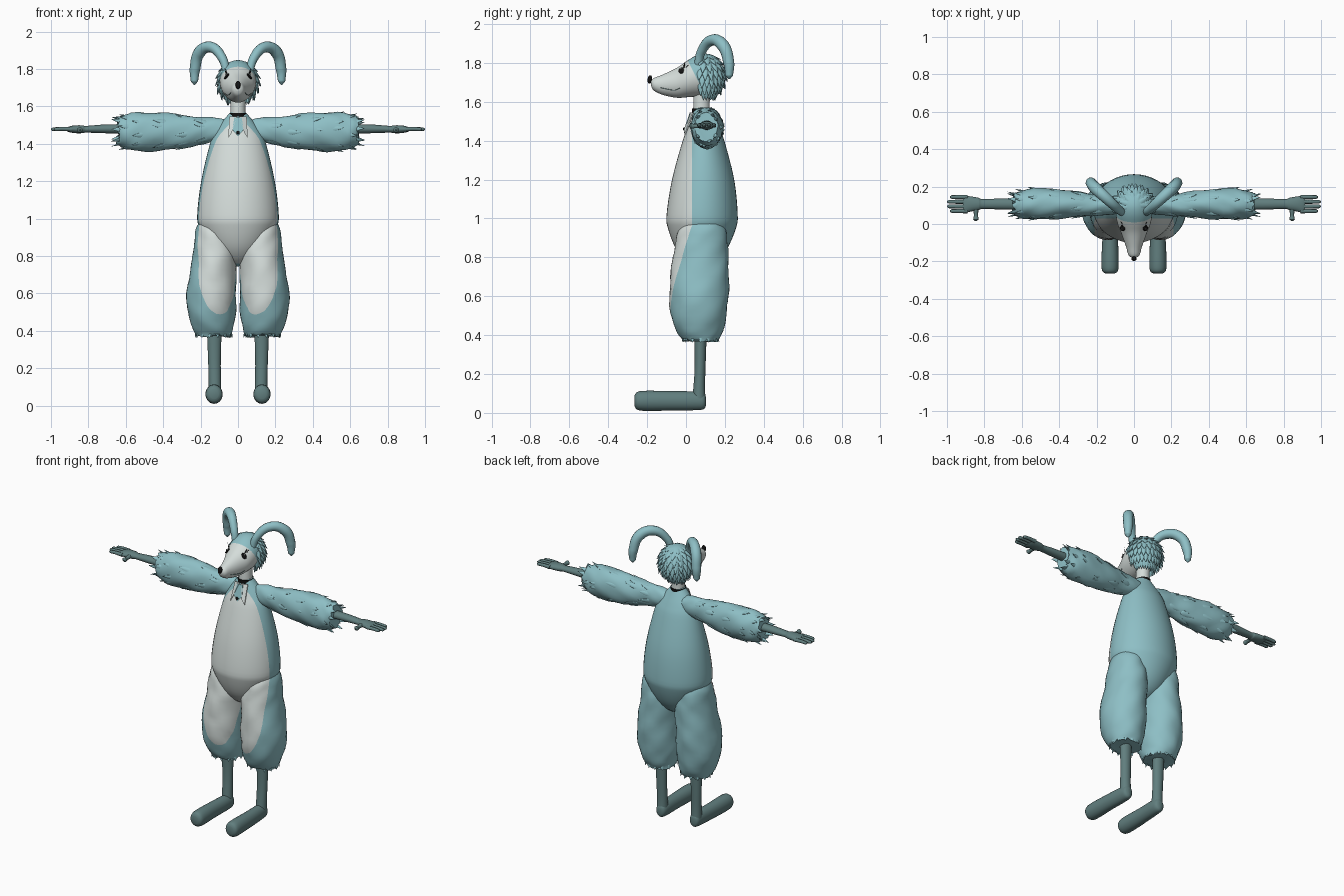
import bpy, bmesh, math, random
from mathutils import Vector, Matrix
from mathutils.bvhtree import BVHTree

random.seed(4)
if "Cube" in bpy.data.objects:
    bpy.data.objects.remove(bpy.data.objects["Cube"])


def material(name, rgb):
    m = bpy.data.materials.new(name)
    m.use_nodes = True
    m.diffuse_color = (*rgb, 1)
    m.node_tree.nodes["Principled BSDF"].inputs["Base Color"].default_value = (*rgb, 1)
    return m


TEAL = material("pale teal fur", (0.27, 0.52, 0.56))
WHITE = material("off white", (0.66, 0.72, 0.70))
DARK = material("dark teal skin", (0.12, 0.21, 0.21))
BLACK = material("black", (0.006, 0.006, 0.006))


def finish(name, bm, mats, angle=50):
    bmesh.ops.recalc_face_normals(bm, faces=bm.faces[:])
    me = bpy.data.meshes.new(name)
    bm.to_mesh(me)
    bm.free()
    ob = bpy.data.objects.new(name, me)
    bpy.context.collection.objects.link(ob)
    for m in mats:
        me.materials.append(m)
    bpy.ops.object.select_all(action="DESELECT")
    ob.select_set(True)
    bpy.context.view_layer.objects.active = ob
    bpy.ops.object.shade_smooth_by_angle(angle=math.radians(angle))
    return ob


def loft(name, axis, rings, mats, side=1, n=28, steps=4, fur=0, jag=0, cut=None):
    """Elliptical rings (position, centre a, centre b, radius a, radius b) joined smoothly.
    cut = (point, normal): faces on the normal side take the second material."""
    bm = bmesh.new()
    R = [Vector(r) for r in rings]
    path = []
    for i in range(len(R) - 1):
        p0, p1, p2, p3 = R[max(i - 1, 0)], R[i], R[i + 1], R[min(i + 2, len(R) - 1)]
        for k in range(steps):
            t = k / steps
            path.append(0.5 * (2 * p1 + (p2 - p0) * t + (2 * p0 - 5 * p1 + 4 * p2 - p3) * t * t
                               + (3 * p1 - p0 - 3 * p2 + p3) * t ** 3))
    path.append(R[-1])
    loops = []
    for j, (p, a, b, ra, rb) in enumerate(path):
        ring = []
        for i in range(n):
            w = math.tau * i / n
            f = 1 + fur * (math.sin(3 * w + j * 0.7) + math.sin(5 * w - j * 0.9)
                           + random.uniform(-0.8, 0.8))
            q = p
            if jag and j in (0, len(path) - 1):
                q += jag * random.uniform(-1, 1)
            u, v = a + max(ra, 0.002) * f * math.cos(w), b + max(rb, 0.002) * f * math.sin(w)
            co = {"x": (q, u, v), "y": (u, q, v), "z": (u, v, q)}[axis]
            ring.append(bm.verts.new((co[0] * side, co[1], co[2])))
        loops.append(ring)
    for A, B in zip(loops, loops[1:]):
        for i in range(n):
            bm.faces.new((A[i], A[(i + 1) % n], B[(i + 1) % n], B[i]))
    bm.faces.new(loops[0])
    bm.faces.new(loops[-1])
    if cut:
        co, no = Vector(cut[0]), Vector(cut[1])
        co.x *= side
        no.x *= side
        bmesh.ops.bisect_plane(bm, geom=bm.verts[:] + bm.edges[:] + bm.faces[:],
                               plane_co=co, plane_no=no)
        for f in bm.faces:
            f.material_index = int((f.calc_center_median() - co).dot(no) > 0)
    return finish(name, bm, mats)


def tube(name, points, radii, mat, side=1, res=4):
    cu = bpy.data.curves.new(name, "CURVE")
    cu.dimensions = "3D"
    cu.bevel_depth, cu.bevel_resolution, cu.use_fill_caps = 1, res, True
    sp = cu.splines.new("BEZIER")
    sp.bezier_points.add(len(points) - 1)
    for b, p, r in zip(sp.bezier_points, points, radii):
        b.co, b.radius = (p[0] * side, p[1], p[2]), r
        b.handle_left_type = b.handle_right_type = "AUTO"
    ob = bpy.data.objects.new(name, cu)
    bpy.context.collection.objects.link(ob)
    cu.materials.append(mat)
    bpy.ops.object.select_all(action="DESELECT")
    ob.select_set(True)
    bpy.context.view_layer.objects.active = ob
    bpy.ops.object.convert(target="MESH")
    bpy.ops.object.shade_smooth_by_angle(angle=math.radians(50))


def blob(bm, loc, along, normal, size, taper=0.0):
    """Ellipsoid with its z along a direction; taper turns it into a pointed feather."""
    z = Vector(along).normalized()
    x = Vector(normal).cross(z).normalized()
    m = Matrix((x, z.cross(x), z)).transposed()
    made = bmesh.ops.create_uvsphere(bm, u_segments=10, v_segments=8, radius=1)["verts"]
    for v in made:
        k = 1 - taper * (v.co.z + 1) / 2
        v.co = m @ Vector((v.co.x * k * size[0], v.co.y * k * size[1], v.co.z * size[2])) + Vector(loc)


def plate(name, pts, mat):
    bm = bmesh.new()
    f = bm.faces.new([bm.verts.new(p) for p in pts])
    ext = bmesh.ops.extrude_face_region(bm, geom=[f])
    for v in ext["geom"]:
        if isinstance(v, bmesh.types.BMVert):
            v.co.y -= 0.006
    finish(name, bm, [mat], 20)


# Torso with pale belly
loft("torso", "z", [
    (0.745, 0, 0.08, 0.01, 0.02), (0.78, 0, 0.08, 0.09, 0.08), (0.85, 0, 0.08, 0.15, 0.135),
    (0.95, 0, 0.082, 0.205, 0.175), (1.02, 0, 0.083, 0.218, 0.183), (1.2, 0, 0.088, 0.197, 0.16),
    (1.4, 0, 0.09, 0.15, 0.107), (1.47, 0, 0.09, 0.12, 0.08), (1.53, 0, 0.085, 0.075, 0.055),
    (1.57, 0, 0.08, 0.04, 0.04)], [TEAL, WHITE], n=40, cut=((0, 0.03, 1), (0, -1, 0)))

# Neck and choker
loft("neck", "z", [(1.5, 0, 0.082, 0.043, 0.045), (1.6, 0, 0.08, 0.04, 0.042),
                   (1.7, 0, 0.09, 0.043, 0.045)], [WHITE])
loft("choker", "z", [(1.545, 0, 0.08, 0.047, 0.05), (1.566, 0, 0.08, 0.046, 0.05)], [BLACK], steps=1)

# Head
head = loft("head", "y", [
    (-0.18, 0, 1.695, 0.012, 0.012), (-0.165, 0, 1.69, 0.03, 0.032), (-0.12, 0, 1.688, 0.043, 0.052),
    (-0.05, 0, 1.697, 0.068, 0.076), (0, 0, 1.715, 0.088, 0.092), (0.05, 0, 1.732, 0.097, 0.105),
    (0.1, 0, 1.74, 0.098, 0.108), (0.15, 0, 1.74, 0.088, 0.093), (0.185, 0, 1.735, 0.05, 0.055),
    (0.195, 0, 1.735, 0.01, 0.01)], [WHITE, TEAL], n=36, cut=((0, 0.045, 1.74), (0, 1, 0.5)))
tree = BVHTree.FromPolygons([v.co for v in head.data.vertices],
                            [p.vertices for p in head.data.polygons])

bm = bmesh.new()
blob(bm, (0, -0.186, 1.715), (0, 0.15, 1), (0, -1, 0), (0.014, 0.012, 0.022))
finish("nose", bm, [BLACK])

# Feathered hair in overlapping rows round the back of the head
bm = bmesh.new()
for row in range(7):
    el = math.radians(66 - row * 19)
    count = 7 + 2 * min(row, 4)
    for i in range(count):
        az = math.radians(-108 + 216 * (i + 0.5 * (row % 2)) / (count - 0.5))
        n = Vector((math.cos(el) * math.sin(az), math.cos(el) * math.cos(az), math.sin(el)))
        down = Vector((math.sin(el) * math.sin(az), math.sin(el) * math.cos(az), -math.cos(el)))
        loc = Vector((0, 0.1, 1.735)) + Vector((n.x * 0.102, n.y * 0.092, n.z * 0.105))
        aim = down * 0.8 + n * 0.45 + Vector((0, 0, -0.35))
        blob(bm, loc + aim * 0.012, aim, n, (0.024, 0.012, 0.036 * random.uniform(0.9, 1.15)), 0.85)
finish("feather_hair", bm, [TEAL])

for s, tag in ((1, "left"), (-1, "right")):
    # Ears, eyes, lashes and mouth
    tube(tag + "_ear", [(0.06, 0.06, 1.78), (0.085, 0.08, 1.86), (0.145, 0.135, 1.917),
                        (0.205, 0.19, 1.89), (0.23, 0.22, 1.80), (0.233, 0.222, 1.735),
                        (0.233, 0.222, 1.716)], (0.02, 0.024, 0.029, 0.032, 0.029, 0.02, 0.004), TEAL, s)
    eye, n, _, _ = tree.find_nearest(Vector((s * 0.075, -0.035, 1.775)))
    n = (eye - Vector((0, -0.01, 1.71))).normalized()
    up = Vector((0, 0.1, 1))
    bm = bmesh.new()
    blob(bm, eye, up - n * up.dot(n), n, (0.017, 0.007, 0.02))
    for k in range(3):
        aim = Vector((s * 0.35, 0.15 + 0.45 * k, 0.9 - 0.3 * k))
        root = eye + Vector((0, 0.012 + 0.006 * k, 0.018 - 0.006 * k))
        blob(bm, root + aim * 0.012, aim, n, (0.005, 0.003, 0.019), 0.8)
    finish(tag + "_eye", bm, [BLACK])
    bm = bmesh.new()
    blob(bm, eye + n * 0.006 + Vector((0, -0.004, 0.006)), up, n, (0.004, 0.003, 0.005))
    finish(tag + "_eye_glint", bm, [WHITE])
    smile = [tree.find_nearest(Vector((s * 0.07, y, z)))[0]
             for y, z in ((-0.14, 1.665), (-0.1, 1.655), (-0.06, 1.655), (-0.03, 1.67))]
    tube(tag + "_mouth_line", smile, [0.0018] * 4, DARK, res=1)

    # Shirt collar flaps
    plate(tag + "_collar", [(s * 0.006, 0.026, 1.546), (s * 0.046, 0.04, 1.546),
                            (s * 0.052, -0.002, 1.43), (s * 0.034, -0.004, 1.46)], WHITE)

    # Fluffy sleeve with tufts
    rings = [(0.05, 0.1, 1.475, 0.04, 0.05), (0.12, 0.1, 1.475, 0.05, 0.065),
             (0.2, 0.1, 1.47, 0.055, 0.073), (0.3, 0.105, 1.465, 0.068, 0.09),
             (0.42, 0.108, 1.465, 0.08, 0.102), (0.53, 0.108, 1.465, 0.083, 0.104),
             (0.6, 0.105, 1.465, 0.074, 0.092), (0.64, 0.105, 1.47, 0.058, 0.075)]
    loft(tag + "_sleeve", "x", rings, [TEAL], s, fur=0.022, jag=0.014)
    bm = bmesh.new()
    for x, a, b, ra, rb in rings[2:]:
        for k in range(7):
            w = math.tau * (k + random.random()) / 7
            out = Vector((0, math.cos(w), math.sin(w)))
            loc = (s * (x - 0.01), a + out.y * ra * 0.93, b + out.z * rb * 0.93)
            blob(bm, loc, out * 0.3 + Vector((s, 0, 0)), out, (0.026, 0.012, 0.05), 0.85)
    finish(tag + "_sleeve_tufts", bm, [TEAL])

    # Forearm, palm, fingers and thumb
    loft(tag + "_forearm", "x", [
        (0.58, 0.107, 1.48, 0.031, 0.026), (0.72, 0.107, 1.48, 0.029, 0.023),
        (0.81, 0.107, 1.478, 0.026, 0.018), (0.83, 0.107, 1.478, 0.033, 0.021),
        (0.87, 0.107, 1.478, 0.04, 0.021), (0.9, 0.105, 1.478, 0.045, 0.016),
        (0.915, 0.105, 1.478, 0.04, 0.01)], [DARK], s, n=16)
    for k in range(4):
        y = 0.069 + 0.025 * k
        tip = (0.985, 1.0, 1.0, 0.985)[k]
        tube(f"{tag}_finger_{k + 1}", [(0.89, y, 1.478), (0.94, y, 1.48), (tip - 0.01, y, 1.478),
                                       (tip, y, 1.478)], (0.012, 0.011, 0.01, 0.003), DARK, s, 2)
    tube(tag + "_thumb", [(0.845, 0.085, 1.477), (0.845, 0.045, 1.475), (0.845, 0.025, 1.475),
                          (0.845, 0.015, 1.475)], (0.014, 0.011, 0.015, 0.004), DARK, s, 3)

    # Baggy furry trouser leg with pale front
    loft(tag + "_trouser", "z", [
        (0.375, 0.13, 0.075, 0.095, 0.092), (0.42, 0.135, 0.07, 0.11, 0.12),
        (0.5, 0.14, 0.066, 0.129, 0.142), (0.6, 0.142, 0.066, 0.132, 0.152),
        (0.7, 0.135, 0.07, 0.125, 0.15), (0.8, 0.125, 0.075, 0.117, 0.143),
        (0.88, 0.124, 0.08, 0.11, 0.133), (0.95, 0.13, 0.085, 0.093, 0.118),
        (1.0, 0.145, 0.088, 0.05, 0.08)], [TEAL, WHITE], s, n=36, fur=0.011, jag=0.012,
        cut=((0.2, -0.075, 0.6), (-0.42, -1, 0.3)))
    bm = bmesh.new()
    for k in range(14):
        w = math.tau * k / 14
        out = Vector((math.cos(w), math.sin(w), 0))
        loc = (s * (0.13 + out.x * 0.092), 0.075 + out.y * 0.09, 0.395)
        out.x *= s
        blob(bm, loc, out * 0.25 - Vector((0, 0, 1)), out, (0.024, 0.01, 0.034), 0.8)
    finish(tag + "_trouser_hem", bm, [TEAL])

    # Shin and long foot
    loft(tag + "_shin", "z", [(0.05, 0.123, 0.066, 0.034, 0.036), (0.13, 0.124, 0.068, 0.033, 0.03),
                              (0.25, 0.126, 0.073, 0.034, 0.028), (0.45, 0.127, 0.075, 0.041, 0.033)],
         [DARK], s, n=20)
    loft(tag + "_foot", "y", [
        (0.103, 0.121, 0.06, 0.01, 0.02), (0.092, 0.122, 0.06, 0.03, 0.04),
        (0.05, 0.122, 0.062, 0.038, 0.048), (-0.08, 0.127, 0.062, 0.042, 0.05),
        (-0.2, 0.128, 0.062, 0.046, 0.052), (-0.25, 0.128, 0.062, 0.042, 0.046),
        (-0.265, 0.128, 0.062, 0.024, 0.026)], [DARK], s, n=24)

# Shirt front and button
plate("shirt_front", [(-0.02, 0.025, 1.54), (0.02, 0.025, 1.54), (0.03, 0.005, 1.475),
                      (0, -0.004, 1.44), (-0.03, 0.005, 1.475)], TEAL)
bm = bmesh.new()
blob(bm, (0, -0.01, 1.46), (0, 0, 1), (0, -1, 0), (0.009, 0.005, 0.009))
finish("button", bm, [BLACK])
